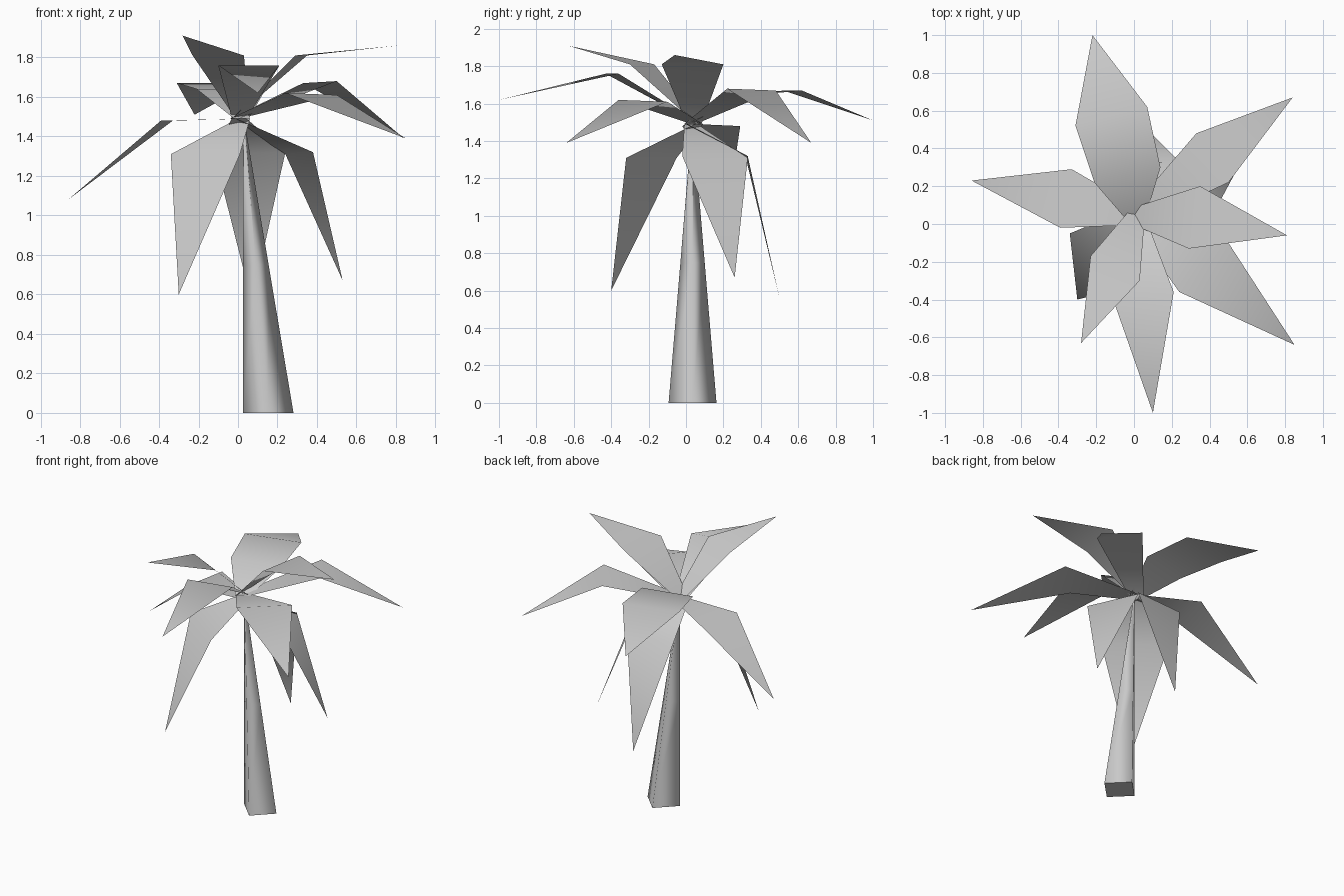
import bpy
import bmesh
from mathutils import Vector

cube = bpy.data.objects.get("Cube")
if cube:
    bpy.data.objects.remove(cube)

# One pale grey for the whole tree
grey = bpy.data.materials.new("pale_grey")
grey.use_nodes = True
colour = (0.6, 0.6, 0.6, 1)
grey.diffuse_color = colour
grey.node_tree.nodes["Principled BSDF"].inputs["Base Color"].default_value = colour


def finish(bm, name):
    mesh = bpy.data.meshes.new(name)
    bm.to_mesh(mesh)
    bm.free()
    mesh.materials.append(grey)
    obj = bpy.data.objects.new(name, mesh)
    bpy.context.collection.objects.link(obj)


def make_trunk():
    """Leaning four-sided taper, with a corner towards each axis."""
    bm = bmesh.new()
    rings = []
    for x, z, r in ((0.153, 0, 0.128), (0.09, 0.75, 0.065), (0.03, 1.46, 0.006)):
        corners = ((r, 0), (0, r), (-r, 0), (0, -r))
        rings.append([bm.verts.new((x + dx, 0.035 + dy, z)) for dx, dy in corners])
    for low, high in zip(rings, rings[1:]):
        for i in range(4):
            j = (i + 1) % 4
            bm.faces.new((low[i], low[j], high[j], high[i])).smooth = True
    bm.faces.new(rings[0][::-1])
    bm.faces.new(rings[-1])
    finish(bm, "trunk")


HUB = Vector((0.01, 0.04, 1.49))


def make_frond(name, pairs, tip):
    """Thin blade: narrow root at the hub, wide shoulders, pointed tip."""
    bm = bmesh.new()
    out = Vector((tip[0] - HUB.x, tip[1] - HUB.y, 0)).normalized()
    side = Vector((-out.y, out.x, 0)) * 0.038
    root = HUB - out * 0.035
    rows = [(root + side, root - side)] + pairs
    rows = [[bm.verts.new(p) for p in row] for row in rows]
    for (a, b), (c, d) in zip(rows, rows[1:]):
        bm.faces.new((a, b, d, c))
    bm.faces.new((rows[-1][0], rows[-1][1], bm.verts.new(tip)))
    for face in bm.faces:
        face.smooth = True
        face.normal_update()
        if face.normal.z < 0:
            face.normal_flip()
    finish(bm, name)


make_trunk()

# Each frond: left and right shoulder (seen from the hub), then the tip
fronds = {
    "frond_right_back": ((0.33, 0.48, 1.67), (0.5, 0.22, 1.68), (0.84, 0.67, 1.39)),
    "frond_right": ((0.35, 0.2, 1.81), (0.29, -0.13, 1.81), (0.81, -0.06, 1.86)),
    "frond_right_front": ((0.5, -0.1, 1.61), (0.24, -0.36, 1.62), (0.85, -0.64, 1.39)),
    "frond_front": ((0.21, -0.36, 1.76), (-0.1, -0.43, 1.76), (0.1, -1.0, 1.62)),
    "frond_upper": ((0.03, -0.3, 1.81), (-0.23, -0.17, 1.81), (-0.28, -0.63, 1.91)),
    "frond_left": ((-0.39, -0.02, 1.48), (-0.33, 0.29, 1.48), (-0.86, 0.23, 1.08)),
    "frond_low_right": ((0.24, 0.33, 1.31), (0.38, -0.02, 1.32), (0.53, 0.26, 0.67)),
    "frond_low_back": ((-0.12, 0.32, 1.31), (0.24, 0.33, 1.32), (0.07, 0.5, 0.56)),
    "frond_low_front": ((0.01, -0.32, 1.31), (-0.34, -0.05, 1.31), (-0.3, -0.4, 0.6)),
}
for name, (left, right, tip) in fronds.items():
    make_frond(name, [(left, right)], tip)

# The long back frond is broad close to the hub as well
make_frond("frond_back",
           [((-0.21, 0.22, 1.64), (0.14, 0.3, 1.64)),
            ((-0.31, 0.52, 1.67), (0.07, 0.62, 1.67))],
           (-0.22, 1.0, 1.51))
